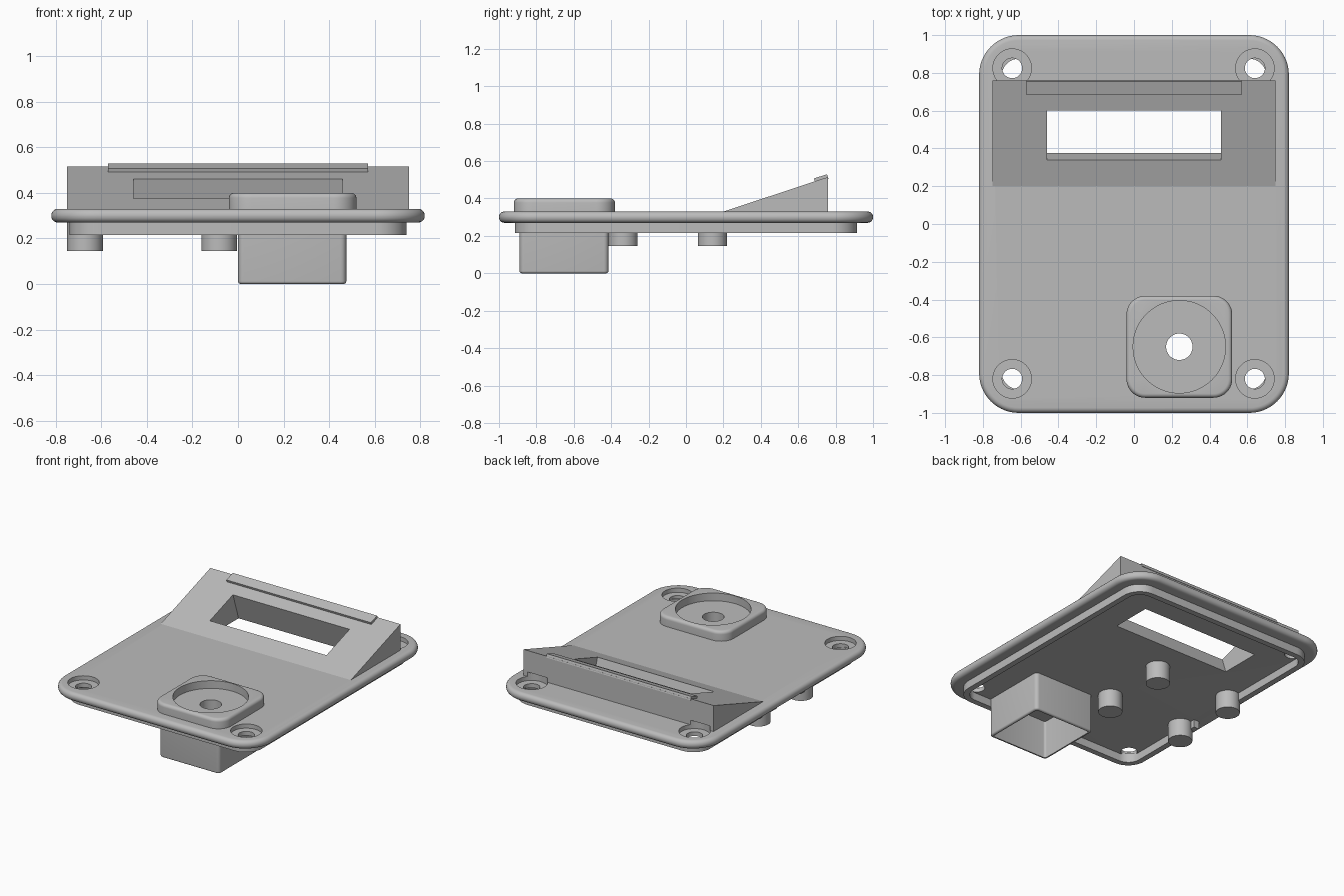
import bpy, bmesh, math
from mathutils import Matrix, Vector

cube = bpy.data.objects.get("Cube")
if cube:
    bpy.data.objects.remove(cube, do_unlink=True)

grey = bpy.data.materials.new("plain_grey")
grey.use_nodes = True
grey.diffuse_color = (0.5, 0.5, 0.5, 1)
grey.node_tree.nodes["Principled BSDF"].inputs["Base Color"].default_value = (0.5, 0.5, 0.5, 1)


def finish(name, bm):
    bmesh.ops.recalc_face_normals(bm, faces=bm.faces)
    mesh = bpy.data.meshes.new(name)
    bm.to_mesh(mesh)
    bm.free()
    mesh.materials.append(grey)
    obj = bpy.data.objects.new(name, mesh)
    bpy.context.collection.objects.link(obj)
    return obj


def prism(name, points, offset):
    """Extrude a closed outline along an offset vector."""
    bm = bmesh.new()
    face = bm.faces.new([bm.verts.new(p) for p in points])
    out = bmesh.ops.extrude_face_region(bm, geom=[face])
    verts = [g for g in out["geom"] if isinstance(g, bmesh.types.BMVert)]
    bmesh.ops.translate(bm, verts=verts, vec=offset)
    return finish(name, bm)


def slab(name, cx, cy, w, d, z0, z1, radius, top=0, bottom=0, steps=10):
    """Rounded rectangle slab with optional rounded top and bottom rims."""
    points = []
    for i, (sx, sy) in enumerate(((1, 1), (-1, 1), (-1, -1), (1, -1))):
        for k in range(steps + 1):
            a = math.pi / 2 * (i + k / steps)
            points.append((cx + sx * (w / 2 - radius) + radius * math.cos(a),
                           cy + sy * (d / 2 - radius) + radius * math.sin(a), z0))
    obj = prism(name, points, (0, 0, z1 - z0))
    bm = bmesh.new()
    bm.from_mesh(obj.data)
    for z, size in ((z0, bottom), (z1, top)):
        if size:
            rim = [e for e in bm.edges if all(abs(v.co.z - z) < 1e-5 for v in e.verts)]
            bmesh.ops.bevel(bm, geom=rim, offset=size, segments=5, profile=0.5, affect='EDGES')
    bm.to_mesh(obj.data)
    bm.free()
    return obj


def cylinder(name, x, y, r, z0, z1):
    bm = bmesh.new()
    bmesh.ops.create_cone(bm, cap_ends=True, segments=48, radius1=r, radius2=r, depth=z1 - z0,
                          matrix=Matrix.Translation((x, y, (z0 + z1) / 2)))
    return finish(name, bm)


def box(name, centre, size, tilt=0):
    bm = bmesh.new()
    bmesh.ops.create_cube(bm, size=1, matrix=Matrix.Translation(centre)
                          @ Matrix.Rotation(tilt, 4, 'X') @ Matrix.Diagonal((*size, 1)))
    return finish(name, bm)


def cut(obj, cutters):
    bpy.context.view_layer.objects.active = obj
    for c in cutters:
        mod = obj.modifiers.new("cut", 'BOOLEAN')
        mod.operation, mod.solver, mod.object = 'DIFFERENCE', 'EXACT', c
        bpy.ops.object.modifier_apply(modifier=mod.name)


# Main dimensions
low, high = 0.27, 0.33
front, back, peak = 0.2, 0.76, 0.515
tilt = math.atan2(peak - high, back - front)
normal = Vector((0, -math.sin(tilt), math.cos(tilt)))
knob = (0.24, -0.65)


def on_slope(y):
    return Vector((0, y, high + (y - front) * math.tan(tilt)))


# Cover plate with the thin locating lip beneath it
plate = slab("cover_plate", 0, 0, 1.64, 2, low, high, 0.21, 0.028, 0.028, 14)
lip = slab("locating_lip", 0, 0, 1.48, 1.83, 0.215, low + 0.01, 0.13)

# Sloping display housing and its top ledge
housing = prism("display_housing", [(-0.75, front, high), (-0.75, back, peak),
                                    (-0.75, back, 0.31), (-0.75, front, 0.31)], (1.5, 0, 0))
ledge = box("display_ledge", on_slope(0.724) + normal * 0.003,
            (1.14, 0.074, 0.026), tilt)

# Knob surround above and open square shroud below
surround = slab("knob_surround", *knob, 0.56, 0.54, 0.31, 0.4, 0.1, 0.022)
shroud = slab("knob_shroud", 0.238, -0.652, 0.475, 0.475, 0, 0.29, 0.025, 0, 0.012, 5)

# Cutters for the window, knob, lip, shroud and screws
window = box("window_cutter", on_slope(0.47), (0.92, 0.26 / math.cos(tilt), 0.6), tilt)
shaft = cylinder("shaft_cutter", *knob, 0.07, 0.2, 0.5)
recess = cylinder("recess_cutter", *knob, 0.245, 0.345, 0.5)
lip_inner = slab("lip_cutter", 0, 0, 1.40, 1.75, 0.1, 0.4, 0.09)
lip_notch = box("notch_cutter", (-0.72, -0.1, 0.2), (0.12, 0.26, 0.14))
shroud_inner = slab("shroud_cutter", 0.238, -0.652, 0.44, 0.44, -0.1, 0.4, 0.015, 0, 0, 4)
holes, bores = [], []
for x in (-0.645, 0.64):
    for y in (-0.82, 0.825):
        holes.append(cylinder("hole_cutter", x, y, 0.053, 0.1, 0.35))
        bores.append(cylinder("bore_cutter", x, y, 0.102, 0.3, 0.362))

cut(plate, [window, shaft] + bores + holes)
cut(housing, [window] + bores)
cut(surround, [recess, shaft])
cut(shroud, [shroud_inner])
cut(lip, [lip_inner, lip_notch])
for c in [window, shaft, recess, lip_inner, lip_notch, shroud_inner] + holes + bores:
    bpy.data.objects.remove(c, do_unlink=True)

# Four mounting pegs under the plate
pegs = [cylinder("mounting_peg", x, y, 0.078, 0.145, low + 0.01)
        for x in (-0.672, -0.082) for y in (-0.336, 0.142)]

# Smooth the rounded parts, keeping the sharp rims
bpy.ops.object.select_all(action='DESELECT')
for obj in [plate, lip, surround, shroud] + pegs:
    obj.select_set(True)
bpy.context.view_layer.objects.active = plate
bpy.ops.object.shade_smooth_by_angle(angle=math.radians(35))
